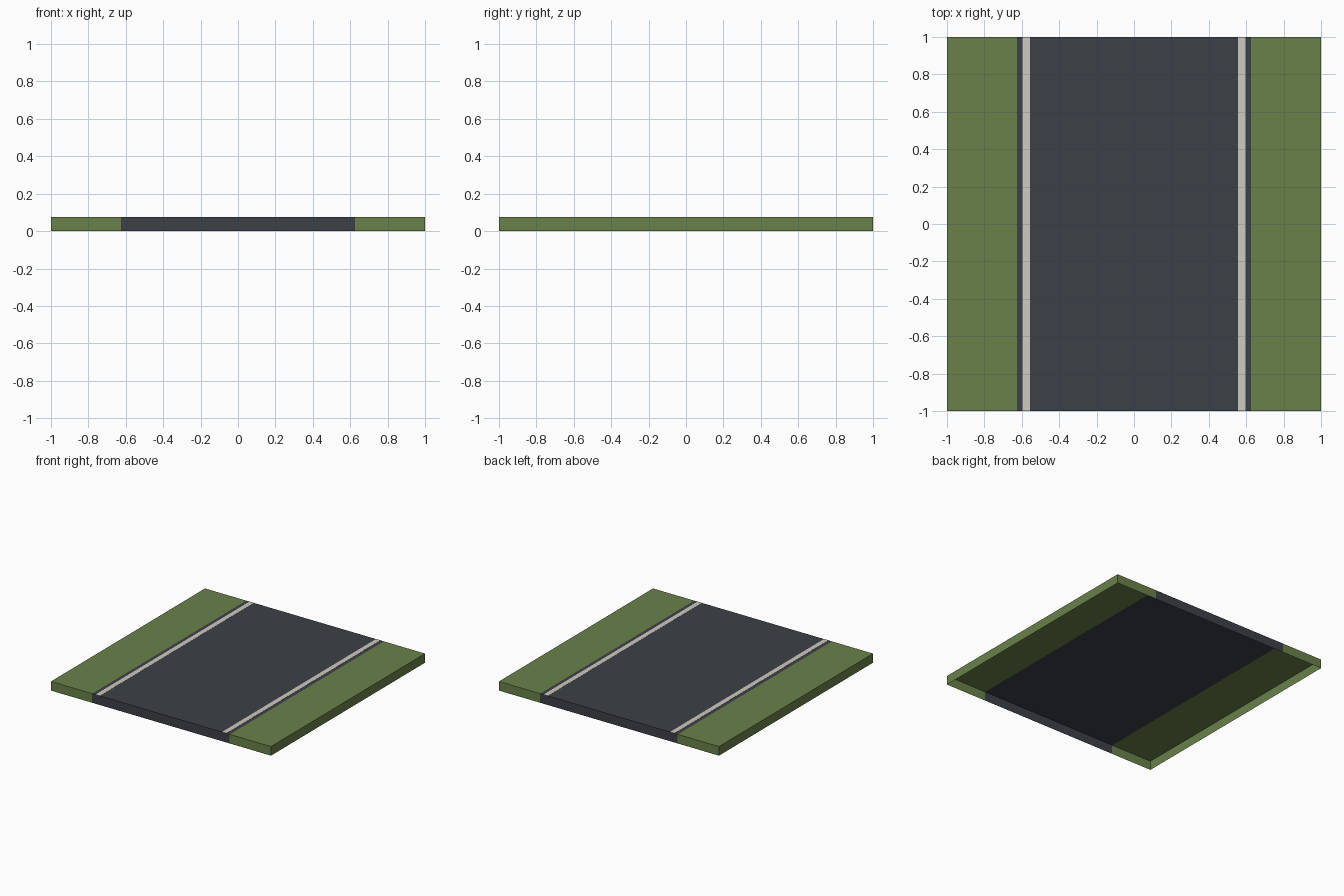
import bpy
import bmesh

HEIGHT = 0.075
ROAD = 0.625            # half width of the road
LINE = (0.555, 0.595)   # inner and outer edge of a painted line

cube = bpy.data.objects.get("Cube")
if cube:
    bpy.data.objects.remove(cube, do_unlink=True)


def material(name, rgb):
    mat = bpy.data.materials.new(name)
    mat.use_nodes = True
    mat.diffuse_color = (*rgb, 1)
    mat.node_tree.nodes["Principled BSDF"].inputs["Base Color"].default_value = (*rgb, 1)
    return mat


def slab(name, x0, x1, z0, z1, mat, open_sides):
    """Full-length box whose faces pointing along open_sides are left out."""
    bm = bmesh.new()
    bmesh.ops.create_cube(bm, size=1)
    for v in bm.verts:
        v.co.x = x0 if v.co.x < 0 else x1
        v.co.y = -1 if v.co.y < 0 else 1
        v.co.z = z0 if v.co.z < 0 else z1
    bm.normal_update()
    unwanted = [f for f in bm.faces
                if any(f.normal.dot(side) > 0.9 for side in open_sides)]
    bmesh.ops.delete(bm, geom=unwanted, context='FACES')
    mesh = bpy.data.meshes.new(name)
    bm.to_mesh(mesh)
    bm.free()
    mesh.materials.append(mat)
    obj = bpy.data.objects.new(name, mesh)
    bpy.context.collection.objects.link(obj)


grass = material("grass green", (0.141, 0.220, 0.067))
asphalt = material("asphalt grey", (0.046, 0.052, 0.063))
paint = material("line white", (0.62, 0.59, 0.54))

LEFT, RIGHT, DOWN = (1, 0, 0), (-1, 0, 0), (0, 0, -1)

# Road: hollow below, open where it meets the verges
slab("road", -ROAD, ROAD, 0, HEIGHT, asphalt, (LEFT, RIGHT, DOWN))

# Grass verges and painted edge lines on both sides
for side, s, inner in (("left", 1, RIGHT), ("right", -1, LEFT)):
    slab(side + "_verge", *sorted((s * ROAD, s)), 0, HEIGHT, grass, (inner, DOWN))
    slab(side + "_edge_line", *sorted((s * LINE[0], s * LINE[1])),
         HEIGHT, HEIGHT + 0.001, paint, (DOWN,))
